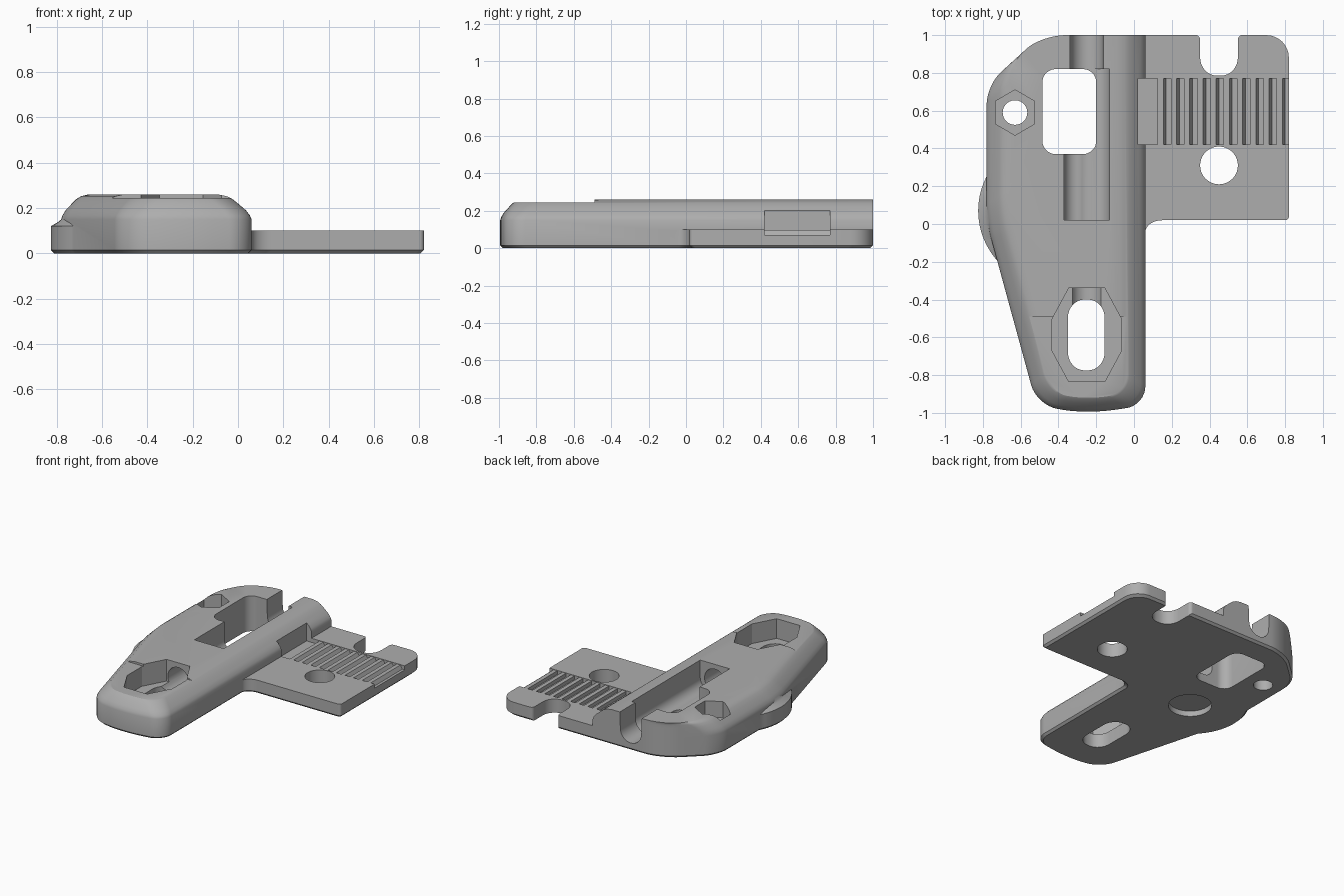
import bpy, bmesh, math
from mathutils import Vector

cube = bpy.data.objects.get("Cube")
if cube:
    bpy.data.objects.remove(cube, do_unlink=True)

grey = bpy.data.materials.new("plain_grey")
grey.use_nodes = True
grey.diffuse_color = (0.42, 0.42, 0.42, 1)
grey.node_tree.nodes["Principled BSDF"].inputs["Base Color"].default_value = grey.diffuse_color


def loft(name, rings):
    """Skin equal-length rings of 3D points and cap both ends."""
    bm = bmesh.new()
    rows = [[bm.verts.new(p) for p in ring] for ring in rings]
    n = len(rows[0])
    for a, b in zip(rows, rows[1:]):
        for i in range(n):
            j = (i + 1) % n
            bm.faces.new((a[i], a[j], b[j], b[i]))
    bm.faces.new(rows[0][::-1])
    bm.faces.new(rows[-1])
    bmesh.ops.recalc_face_normals(bm, faces=bm.faces)
    mesh = bpy.data.meshes.new(name)
    bm.to_mesh(mesh)
    bm.free()
    mesh.materials.append(grey)
    obj = bpy.data.objects.new(name, mesh)
    bpy.context.collection.objects.link(obj)
    return obj


def rounded(corners, steps=8):
    """Round the corners (x, y, r) of a polygon."""
    pts = [Vector(c[:2]) for c in corners]
    out = []
    for i, p in enumerate(pts):
        r = corners[i][2]
        if r == 0:
            out.append(p)
            continue
        to_a, to_b = pts[i - 1] - p, pts[(i + 1) % len(pts)] - p
        a = p + to_a.normalized() * min(r, to_a.length * 0.45)
        b = p + to_b.normalized() * min(r, to_b.length * 0.45)
        for k in range(steps + 1):
            t = k / steps
            w = 1.2 * t * (1 - t)  # conic weight close to a circular arc
            s = (1 - t) ** 2 + t ** 2 + w * 1.18
            out.append((a * (1 - t) ** 2 + p * w * 1.18 + b * t ** 2) / s)
    return out


def inset(corners, scales, d):
    """Move each edge of a counter-clockwise polygon inward by d * its scale."""
    pts = [Vector(c[:2]) for c in corners]
    n = len(pts)
    out = []
    for i in range(n):
        d0 = (pts[i] - pts[i - 1]).normalized()
        d1 = (pts[(i + 1) % n] - pts[i]).normalized()
        n0, n1 = Vector((-d0.y, d0.x)), Vector((-d1.y, d1.x))
        a = pts[i] + n0 * d * scales[i - 1]
        b = pts[i] + n1 * d * scales[i]
        t = (b - a).cross(d1) / d0.cross(d1)
        q = a + d0 * t
        out.append((q.x, q.y, corners[i][2]))
    return out


def lift(outline, z):
    return [(p[0], p[1], z) for p in outline]


def prism(name, outline, z0, z1):
    return loft(name, [lift(outline, z0), lift(outline, z1)])


def box(name, x0, x1, y0, y1, z0, z1, r=0):
    return prism(name, rounded([(x0, y0, r), (x1, y0, r), (x1, y1, r), (x0, y1, r)]), z0, z1)


def circle(x, y, r, n=40, turn=0.0):
    return [(x + r * math.cos(turn + math.tau * i / n),
             y + r * math.sin(turn + math.tau * i / n)) for i in range(n)]


def along_y(name, section, y0, y1):
    return loft(name, [[(x, y, z) for x, z in section] for y in (y0, y1)])


def combine(base, others, operation):
    for other in others:
        mod = base.modifiers.new(operation.lower(), 'BOOLEAN')
        mod.operation, mod.solver, mod.object = operation, 'EXACT', other
    bpy.context.view_layer.update()
    result = bpy.data.meshes.new_from_object(
        base.evaluated_get(bpy.context.evaluated_depsgraph_get()))
    base.modifiers.clear()
    base.data = result
    for other in others:
        bpy.data.objects.remove(other, do_unlink=True)


# Main body with softly domed sides and a square-cut back
body_corners = [(0.06, -0.96, 0.1), (0.06, 1, 0), (-0.49, 1, 0.13), (-0.78, 0.735, 0.1),
                (-0.78, 0.01, 0.1), (-0.515, -0.96, 0.11), (-0.25, -1.005, 0.15)]
body_scales = [1, 0, 0, 0.8, 0.9, 0.8, 0.8]
flat_scales = [1] * len(body_scales)
dome = [(0, 0.15), (0.008, 0.168), (0.025, 0.19), (0.06, 0.22),
        (0.085, 0.24), (0.11, 0.252), (0.15, 0.26)]
rings = [lift(rounded(inset(body_corners, flat_scales, d)), z) for d, z in [(0.015, 0), (0, 0.015)]]
rings += [lift(rounded(inset(body_corners, body_scales, d)), z) for d, z in dome]
body = loft("bracket_body", rings)

# Round boss swelling out of the side
boss = loft("side_boss", [lift(circle(-0.43, 0.07, r, 64), z) for r, z in
                          [(0.38, 0), (0.395, 0.015), (0.395, 0.12), (0.36, 0.14),
                           (0.265, 0.23), (0.2, 0.25)]])

# Thin side plate with a filleted inner corner
plate_corners = [(-0.1, 1, 0), (-0.1, -0.12, 0), (0.06, -0.12, 0), (0.06, 0.02, 0.09),
                 (0.82, 0.02, 0.02), (0.82, 1, 0.12)]
plate = loft("side_plate", [lift(rounded(inset(plate_corners, [1] * 6, d)), z)
                            for d, z in [(0.015, 0), (0, 0.015), (0, 0.1)]])
combine(body, [boss, plate], 'UNION')

MID = -0.25
cutters = [
    # lowered front deck
    box("deck_cut", -0.9, 0.3, -1.2, -0.49, 0.245, 0.4),
    # large window and the trough beside it
    box("window_cut", -0.485, -0.2, 0.37, 0.82, -0.1, 0.4, 0.07),
    along_y("trough_cut", rounded([(-0.37, 0.4, 0), (-0.37, 0.06, 0.07),
                                   (-0.13, 0.06, 0.07), (-0.13, 0.4, 0)]), 0.02, 0.82),
    # round passage running lengthwise, open at the back
    along_y("passage_cut", circle(MID, 0.14, 0.085), -0.5, 1.1),
    along_y("channel_cut", [(MID - 0.085, 0.14), (MID + 0.085, 0.14),
                            (MID + 0.095, 0.4), (MID - 0.095, 0.4)], 0.8, 1.1),
    # long eight-sided pocket with a slotted hole
    prism("front_pocket_cut", [(MID + sx * x, -0.587 + sy * y) for sx, sy, x, y in
                               [(1, 1, 0.095, 0.248), (1, 1, 0.183, 0.085),
                                (1, -1, 0.183, 0.085), (1, -1, 0.095, 0.248),
                                (-1, -1, 0.095, 0.248), (-1, -1, 0.183, 0.085),
                                (-1, 1, 0.183, 0.085), (-1, 1, 0.095, 0.248)]], 0.1, 0.4),
    box("front_slot_cut", -0.35, -0.155, -0.775, -0.4, -0.1, 0.3, 0.097),
    # hexagonal nut pocket with a bolt hole
    prism("nut_cut", circle(-0.63, 0.59, 0.12, 6, math.pi / 2), 0.14, 0.4),
    prism("bolt_cut", circle(-0.63, 0.59, 0.065), -0.1, 0.3),
    # round recess underneath
    prism("underside_cut", circle(-0.43, 0.07, 0.145), -0.1, 0.04),
    # plate hole and open notch
    prism("plate_hole_cut", circle(0.45, 0.31, 0.1), -0.1, 0.3),
    prism("plate_notch_cut", rounded([(0.3, 1.1, 0), (0.3, 1.0, 0), (0.35, 1.0, 0.025),
                                      (0.35, 0.785, 0.1), (0.55, 0.785, 0.1),
                                      (0.55, 1.0, 0.025), (0.6, 1.0, 0), (0.6, 1.1, 0)]), -0.1, 0.3),
    # sunken grip strip that bites into the body
    box("strip_cut", 0.02, 0.9, 0.42, 0.77, 0.07, 0.3),
]
combine(body, cutters, 'DIFFERENCE')

# Row of ridges across the grip strip
for i in range(10):
    x = 0.125 + 0.07 * i
    along_y("grip_ridge", [(x, 0.06), (x + 0.05, 0.06), (x + 0.045, 0.07),
                           (x + 0.03, 0.097), (x, 0.097)], 0.42, 0.77)

# Smooth curved faces, keep edges crisp
bpy.ops.object.select_all(action='DESELECT')
body.select_set(True)
bpy.context.view_layer.objects.active = body
bpy.ops.object.shade_smooth_by_angle(angle=math.radians(28))
